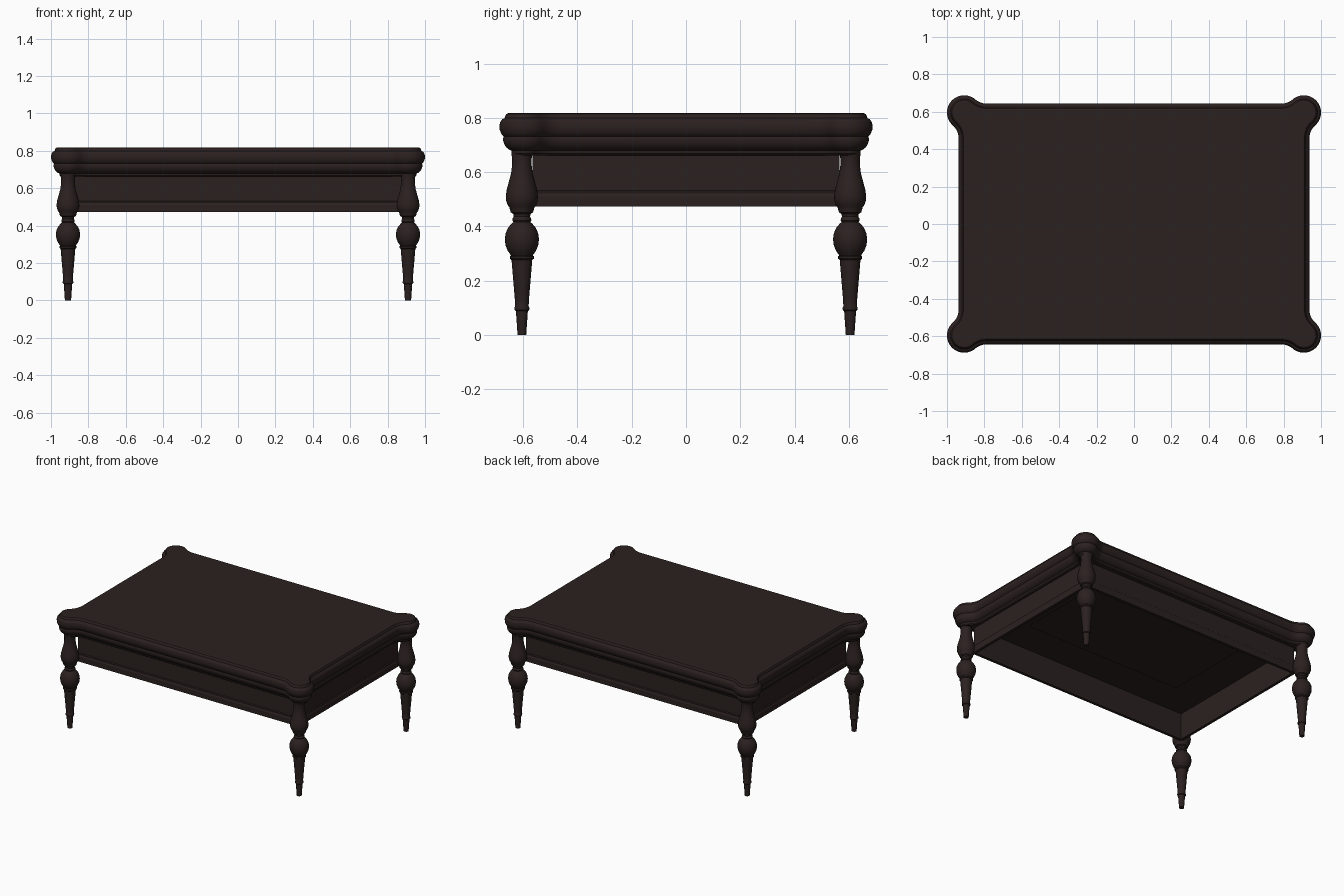
import bpy, bmesh, math

if "Cube" in bpy.data.objects:
    bpy.data.objects.remove(bpy.data.objects["Cube"])

wood = bpy.data.materials.new("dark brown wood")
wood.diffuse_color = (0.024, 0.015, 0.0142, 1)
wood.use_nodes = True
wood.node_tree.nodes["Principled BSDF"].inputs["Base Color"].default_value = wood.diffuse_color


def loft(name, loops, closed=False, cap_end=True, angle=35):
    """Skin a stack of equal-length loops; cap the ends or join last to first."""
    bm = bmesh.new()
    rings = [[bm.verts.new(p) for p in lp] for lp in loops]
    pairs = list(zip(rings, rings[1:]))
    if closed:
        pairs.append((rings[-1], rings[0]))
    else:
        bm.faces.new(rings[0])
        if cap_end:
            bm.faces.new(rings[-1])
    n = len(rings[0])
    for a, b in pairs:
        for i in range(n):
            j = (i + 1) % n
            bm.faces.new((a[i], a[j], b[j], b[i]))
    bmesh.ops.remove_doubles(bm, verts=bm.verts, dist=1e-5)
    bmesh.ops.recalc_face_normals(bm, faces=bm.faces)
    me = bpy.data.meshes.new(name)
    bm.to_mesh(me)
    bm.free()
    me.materials.append(wood)
    ob = bpy.data.objects.new(name, me)
    bpy.context.collection.objects.link(ob)
    bpy.ops.object.select_all(action='DESELECT')
    ob.select_set(True)
    bpy.context.view_layer.objects.active = ob
    bpy.ops.object.shade_smooth_by_angle(angle=math.radians(angle))
    return ob


def rect(x, y, z):
    return [(x, y, z), (-x, y, z), (-x, -y, z), (x, -y, z)]


def arc(cx, cy, r, a0, a1, n):
    return [(cx + r * math.cos(a0 + (a1 - a0) * i / n),
             cy + r * math.sin(a0 + (a1 - a0) * i / n)) for i in range(n + 1)]


# Table top outline: straight sides, concave fillets and round corner lobes
CX, CY, R = 0.908, 0.596, 0.092      # lobe
EX, EY, F = 0.938, 0.644, 0.09       # straight sides and fillet radius


def outline(d, z):
    f1 = (EX + F, CY - math.sqrt((R + F) ** 2 - (EX + F - CX) ** 2))
    f2 = (CX - math.sqrt((R + F) ** 2 - (EY + F - CY) ** 2), EY + F)
    t1 = math.atan2(f1[1] - CY, f1[0] - CX)
    t2 = math.atan2(f2[1] - CY, f2[0] - CX)
    q = arc(*f1, F + d, math.pi, t1 + math.pi, 8)
    q += arc(CX, CY, R - d, t1, t2, 24)[1:]
    q += arc(*f2, F + d, t2 - math.pi, -math.pi / 2, 8)[1:]
    pts = q + [(-x, y) for x, y in q[::-1]]
    pts += [(-x, -y) for x, y in q] + [(x, -y) for x, y in q[::-1]]
    return [(x, y, z) for x, y in pts]


def clamp(loop, hx, hy, z):
    return [(max(-hx, min(hx, x)), max(-hy, min(hy, y)), z) for x, y, _ in loop]


# Table top: moulded hollow shell with a flat frame underneath
edge = [(0.034, 0.818), (0.026, 0.815), (0.021, 0.806), (0.019, 0.799),
        (0.010, 0.795), (0.003, 0.785), (0, 0.772), (0.001, 0.757),
        (0.006, 0.743), (0.012, 0.735), (0.016, 0.732), (0.014, 0.726),
        (0.014, 0.715), (0.018, 0.703), (0.025, 0.692), (0.036, 0.683),
        (0.044, 0.680), (0.046, 0.668), (0.053, 0.662)]
loops = [outline(d, z) for d, z in edge]
loops.append(clamp(loops[-1], 0.62, 0.315, 0.662))
loft("table_top", loops, cap_end=False, angle=20)

# Apron: thin rectangular frame with a moulding along the lower edge
AX, AY = 0.874, 0.566
frame = [(0, 0.662), (0, 0.532), (0.006, 0.527), (0.006, 0.518), (0.010, 0.511),
         (0.010, 0.474), (-0.01, 0.474), (-0.01, 0.662)]
loft("apron", [rect(AX + o, AY + o, z) for o, z in frame], closed=True, angle=25)

# Turned legs
turning = [(0.016, 0), (0.018, 0.03), (0.022, 0.088), (0.027, 0.092), (0.028, 0.099),
           (0.025, 0.106), (0.026, 0.13), (0.031, 0.19), (0.036, 0.25), (0.038, 0.276),
           (0.044, 0.281), (0.044, 0.29), (0.040, 0.293), (0.052, 0.31), (0.060, 0.33),
           (0.063, 0.352), (0.060, 0.375), (0.051, 0.395), (0.038, 0.411),
           (0.031, 0.416), (0.035, 0.422), (0.034, 0.43), (0.030, 0.436),
           (0.032, 0.446), (0.041, 0.452), (0.044, 0.462), (0.046, 0.470),
           (0.053, 0.480), (0.058, 0.495), (0.059, 0.512), (0.056, 0.535),
           (0.048, 0.565), (0.040, 0.595), (0.036, 0.625), (0.036, 0.65), (0.039, 0.67)]
for sy, side in ((-1, "front"), (1, "back")):
    for sx, hand in ((-1, "left"), (1, "right")):
        loops = [[(x * 1.03, y, z) for x, y in arc(0, 0, r, 0, 2 * math.pi, 32)[:-1]]
                 for r, z in turning]
        leg = loft(f"{side}_{hand}_leg", loops)
        leg.location = (sx * 0.909, sy * 0.605, 0)
